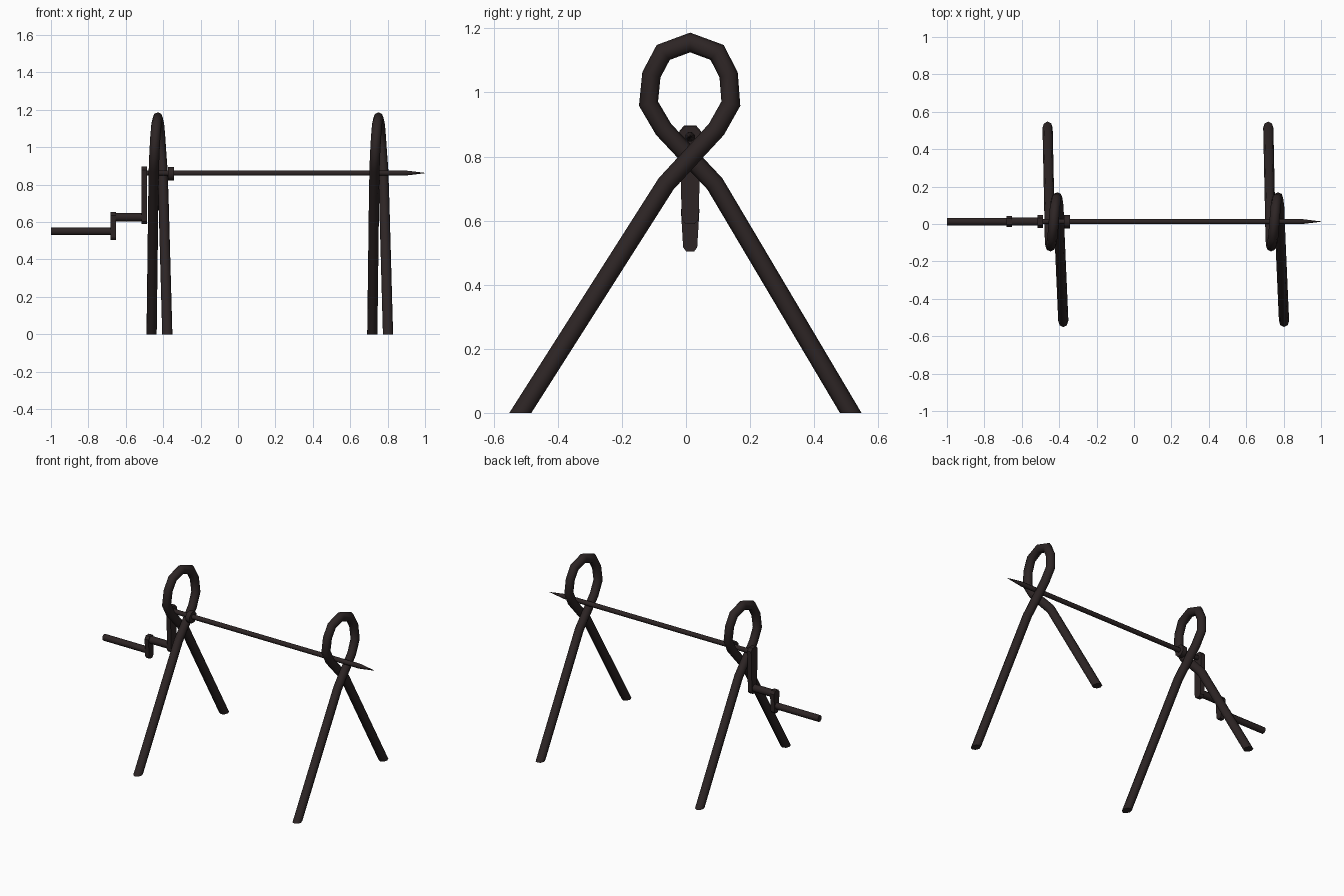
import bpy, bmesh, math
from mathutils import Vector

if "Cube" in bpy.data.objects:
    bpy.data.objects.remove(bpy.data.objects["Cube"])

iron = bpy.data.materials.new("dark iron")
iron.diffuse_color = (0.026, 0.018, 0.018, 1)
iron.use_nodes = True
iron.node_tree.nodes["Principled BSDF"].inputs["Base Color"].default_value = iron.diffuse_color
AXIS_Y, AXIS_Z = 0.013, 0.862


def finish(bm, name, angle=55):
    bmesh.ops.recalc_face_normals(bm, faces=bm.faces[:])
    me = bpy.data.meshes.new(name)
    bm.to_mesh(me)
    bm.free()
    me.materials.append(iron)
    ob = bpy.data.objects.new(name, me)
    bpy.context.collection.objects.link(ob)
    bpy.ops.object.select_all(action='DESELECT')
    ob.select_set(True)
    bpy.context.view_layer.objects.active = ob
    bpy.ops.object.shade_smooth_by_angle(angle=math.radians(angle))
    return ob


def skin(rings, name, angle=55):
    """Join equal-length rings of points into a capped tube."""
    bm = bmesh.new()
    vs = [[bm.verts.new(p) for p in ring] for ring in rings]
    n = len(vs[0])
    for a, b in zip(vs, vs[1:]):
        for i in range(n):
            j = (i + 1) % n
            bm.faces.new((a[i], a[j], b[j], b[i]))
    bm.faces.new(vs[0])
    bm.faces.new(vs[-1])
    return finish(bm, name, angle)


def bent_rod(path, r, name, sides=8):
    """Mitred rod along a path, its two feet cut level with the floor."""
    pts = [Vector(p) for p in path]
    dirs = [(b - a).normalized() for a, b in zip(pts, pts[1:])]
    rings = []
    for k, p in enumerate(pts):
        if k in (0, len(pts) - 1):
            d = dirs[0] if k == 0 else dirs[-1]
            v = Vector((0, 1 / d.z, 0))
        else:
            t = (dirs[k - 1] + dirs[k]).normalized()
            v = t.cross(Vector((1, 0, 0))) / t.dot(dirs[k])
        ring = []
        for i in range(sides):
            a = 2 * math.pi * i / sides
            ring.append(p + Vector((0.94 * r * math.cos(a), 0, 0)) + v * r * math.sin(a))
        rings.append(ring)
    return skin(rings, name)


def turned(profile, z, name, sides=8):
    """Round bar along x from (x, radius) pairs."""
    rings = []
    for x, r in profile:
        rings.append([(x, AXIS_Y + r * math.cos(2 * math.pi * (i + .5) / sides),
                       z + r * math.sin(2 * math.pi * (i + .5) / sides)) for i in range(sides)])
    return skin(rings, name)


def crank_plate(x0, x1, z0, z1, w0, w1, name):
    """Tapered flat arm with clipped corners."""
    half = [(0.55 * w0, z0), (w0, z0 + 0.014), (w1, z1 - 0.018), (0.55 * w1, z1)]
    outline = half + [(-y, z) for y, z in reversed(half)]
    return skin([[(x, AXIS_Y + y, z) for y, z in outline] for x in (x0, x1)], name, 30)


# Looped stands: front foot, up round the loop, down to the back foot
loop = [(-0.378, -0.517, 0), (-0.398, -0.062, 0.715), (-0.404, 0.095, 0.885),
        (-0.410, 0.140, 0.965), (-0.416, 0.133, 1.055), (-0.422, 0.097, 1.125),
        (-0.429, 0.013, 1.156), (-0.436, -0.071, 1.125), (-0.442, -0.108, 1.055),
        (-0.447, -0.117, 0.965), (-0.450, -0.070, 0.885), (-0.453, 0.090, 0.715),
        (-0.462, 0.514, 0)]
for name, dx in (("crank_side_stand", 0), ("tip_side_stand", 1.18)):
    bent_rod([(x + dx, y, z) for x, y, z in loop], 0.029, name)

# Spit rod with sharpened end, and its stop collar
turned([(-0.50, 0.0155), (0.89, 0.0155), (1.0, 0.001)], AXIS_Z, "spit_rod")
turned([(-0.373, 0.039), (-0.342, 0.039)], AXIS_Z - 0.003, "stop_collar")

# Stepped crank and handle
crank_plate(-0.516, -0.486, 0.59, 0.897, 0.026, 0.034, "upper_crank_arm")
turned([(-0.67, 0.024), (-0.50, 0.024)], 0.626, "crank_link")
crank_plate(-0.681, -0.652, 0.503, 0.653, 0.022, 0.029, "lower_crank_arm")
turned([(-1.0, 0.0215), (-0.665, 0.0215)], 0.55, "handle")
